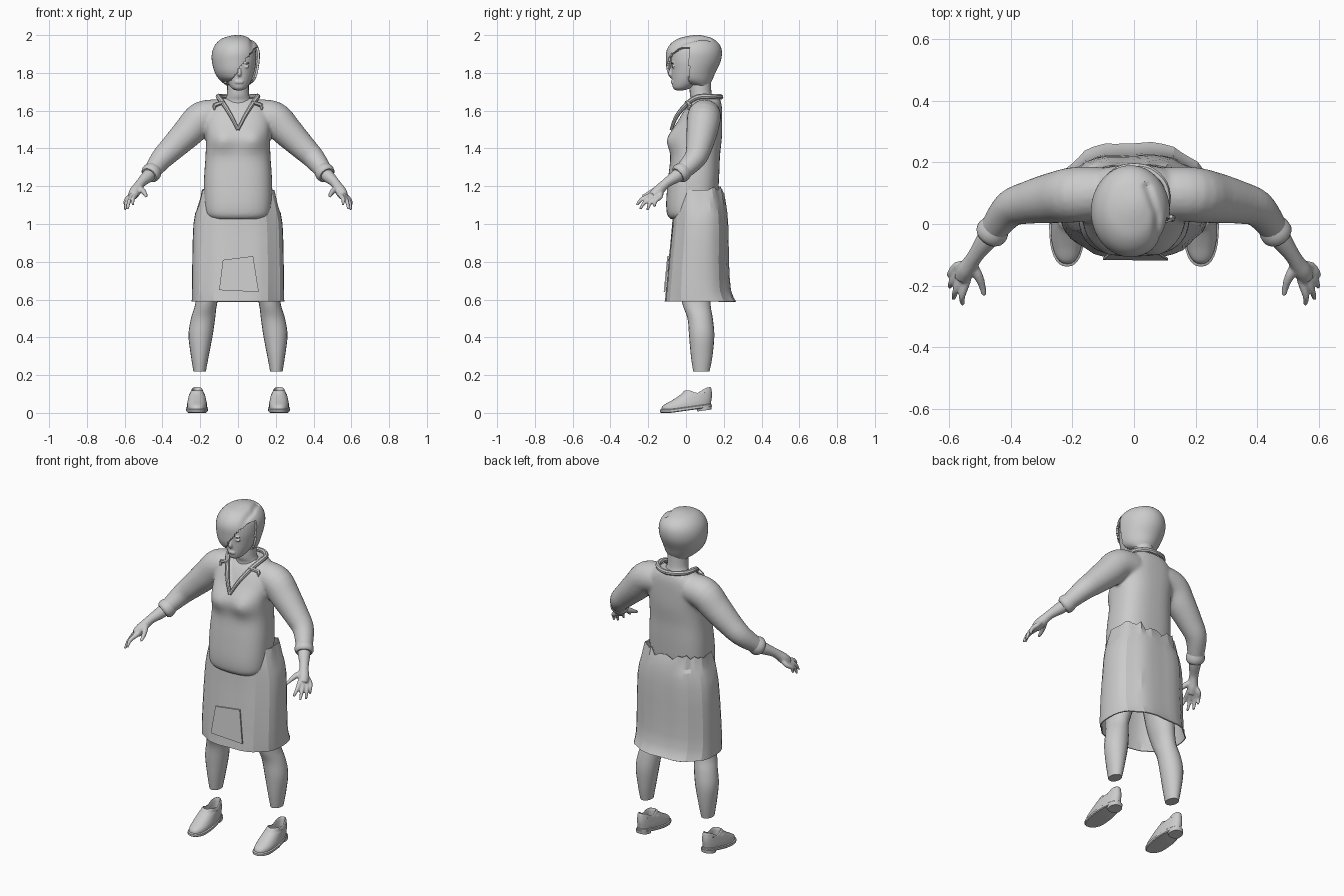
import bpy, bmesh, math, random
from mathutils import Vector, Matrix

random.seed(4)
if "Cube" in bpy.data.objects:
    bpy.data.objects.remove(bpy.data.objects["Cube"])

grey = bpy.data.materials.new("plain_grey")
grey.use_nodes = True
grey.diffuse_color = (0.6, 0.6, 0.6, 1)
grey.node_tree.nodes["Principled BSDF"].inputs["Base Color"].default_value = grey.diffuse_color


def spline(rows, steps):
    """Smoothly fill in rows of numbers."""
    out = []
    for i in range(len(rows) - 1):
        a, b, c, d = (rows[max(0, min(len(rows) - 1, i + k))] for k in (-1, 0, 1, 2))
        for s in range(steps):
            t = s / steps
            out.append([q + t * ((r - p) / 2 + t * ((2 * p - 5 * q + 4 * r - e) / 2
                        + t * (3 * q - p - 3 * r + e) / 2))
                        for p, q, r, e in zip(a, b, c, d)])
    return out + [list(rows[-1])]


def bridge(bm, rings, caps):
    rings = [[bm.verts.new(p) for p in ring] for ring in rings]
    n = len(rings[0])
    for a, b in zip(rings, rings[1:]):
        for i in range(n):
            j = (i + 1) % n
            bm.faces.new((a[i], a[j], b[j], b[i]))
    if caps:
        bm.faces.new(rings[0])
        bm.faces.new(rings[-1])


def loft(bm, rows, n=32, steps=4, power=2.0, caps=True):
    """Upright body through rows of height, left, right, front, back."""
    rings = []
    for z, x0, x1, y0, y1 in spline(rows, steps):
        ring = []
        for i in range(n):
            a = math.tau * i / n
            c, s = math.cos(a), math.sin(a)
            c, s = (math.copysign(abs(v) ** (2 / power), v) for v in (c, s))
            ring.append(((x0 + x1) / 2 + c * (x1 - x0) / 2, (y0 + y1) / 2 + s * (y1 - y0) / 2, z))
        rings.append(ring)
    bridge(bm, rings, caps)


def even(rows):
    return [(z, -x, x, y0, y1) for z, x, y0, y1 in rows]


def tube(bm, pts, side=1, n=14, steps=4):
    """Round limb through points of x, y, z, radius."""
    pts = spline([(x * side, y, z, r) for x, y, z, r in pts], steps)
    rings = []
    for i, p in enumerate(pts):
        d = Vector(pts[min(i + 1, len(pts) - 1)][:3]) - Vector(pts[max(i - 1, 0)][:3])
        u = d.cross(Vector((0.1, -0.5, 1))).normalized()
        v = d.cross(u).normalized()
        rings.append([Vector(p[:3]) + p[3] * (u * math.cos(math.tau * k / n) + v * math.sin(math.tau * k / n))
                      for k in range(n)])
    bridge(bm, rings, True)


def blob(bm, centre, size):
    m = Matrix.Translation(centre) @ Matrix.Diagonal((*size, 1))
    bmesh.ops.create_uvsphere(bm, u_segments=14, v_segments=8, radius=1, matrix=m)


def finish(name, bm, angle=40, thickness=0, voxel=0):
    bmesh.ops.recalc_face_normals(bm, faces=bm.faces)
    mesh = bpy.data.meshes.new(name)
    bm.to_mesh(mesh)
    bm.free()
    mesh.materials.append(grey)
    ob = bpy.data.objects.new(name, mesh)
    bpy.context.collection.objects.link(ob)
    bpy.ops.object.select_all(action="DESELECT")
    ob.select_set(True)
    bpy.context.view_layer.objects.active = ob
    if voxel:
        mod = ob.modifiers.new("blend", "REMESH")
        mod.mode, mod.voxel_size = "VOXEL", voxel
        bpy.ops.object.modifier_apply(modifier="blend")
        mod = ob.modifiers.new("soften", "SMOOTH")
        mod.iterations = 6
        bpy.ops.object.modifier_apply(modifier="soften")
    if thickness:
        ob.modifiers.new("shell", "SOLIDIFY").thickness = thickness
        bpy.ops.object.modifier_apply(modifier="shell")
    bpy.ops.object.shade_smooth_by_angle(angle=math.radians(angle))
    return ob


# Sweater body with bust, blended into the sleeves
bm = bmesh.new()
loft(bm, even([(1.025, .14, -.08, .1), (1.05, .17, -.1, .14), (1.12, .18, -.105, .165), (1.24, .18, -.095, .175),
               (1.36, .172, -.082, .18), (1.46, .17, -.085, .19), (1.55, .175, -.04, .192),
               (1.62, .15, .0, .19), (1.665, .1, .04, .18)]), n=48, power=2.6)
for v in bm.verts:
    for s in (-1, 1):
        d = ((v.co.x - s * .085) / .06) ** 2 + ((v.co.z - 1.44) / .06) ** 2
        if v.co.y < 0:
            v.co.y -= .022 * math.exp(-d)
sleeve = [(.1, .1, 1.575, .085), (.19, .095, 1.56, .09), (.26, .085, 1.49, .083), (.34, .07, 1.41, .07),
          (.4, .05, 1.35, .06), (.45, -.01, 1.285, .047), (.465, -.035, 1.265, .042)]
for s in (-1, 1):
    tube(bm, sleeve, s, n=20)
sweater = finish("sweater", bm, voxel=.009)
# Sunken V of the neckline
for v in sweater.data.vertices:
    if v.co.y < .07 and abs(v.co.x) < (v.co.z - 1.5) * .52:
        v.co.y += .012

# Folded collar band and gathered front
bm = bmesh.new()
for s in (-1, 1):
    tube(bm, [(0, -.078, 1.5, .009), (.035, -.05, 1.57, .011), (.075, .005, 1.635, .013), (.103, .06, 1.672, .014),
              (.095, .13, 1.675, .014), (.05, .175, 1.675, .013), (0, .185, 1.672, .013)], s, n=8)
    tube(bm, [(.07, .0, 1.645, .008), (.12, .02, 1.63, .012), (.125, .01, 1.605, .004)], s, n=6)
finish("collar", bm, 30)

# Pleated open skirt with an uneven waist and a flared back hem
bm = bmesh.new()
n = 40
loft(bm, even([(.59, .245, -.115, .268), (.65, .244, -.108, .24), (.8, .242, -.095, .23), (1, .236, -.075, .226),
               (1.1, .215, -.07, .215), (1.18, .195, -.05, .195)]), n=n, steps=2, power=2.5, caps=False)
bm.verts.ensure_lookup_table()
for i, v in enumerate(bm.verts):
    pleat = 1 - (.028 if i % n % 5 < 2 else 0) - random.uniform(0, .008)
    v.co.x *= pleat if abs(v.co.x) < .22 else 1
    v.co.y = .06 + (v.co.y - .06) * pleat
    if v.co.z > 1.13 and v.co.y > .1:
        v.co.z += random.uniform(-.03, .02)
finish("skirt", bm, 18, thickness=.006)

# Patch pocket low on the front of the skirt
bm = bmesh.new()
corners = [(-.1, .65), (.11, .64), (.08, .83), (-.08, .81)]
bridge(bm, [[(x, -.118 + d + (z - .64) * .1, z) for x, z in corners] for d in (0, .008)], True)
finish("skirt_patch", bm)

# Neck and head with simple features
bm = bmesh.new()
loft(bm, even([(1.58, .08, .02, .16), (1.65, .07, .03, .145), (1.69, .058, .02, .135), (1.8, .058, .02, .13)]), n=24)
finish("neck", bm)
bm = bmesh.new()
loft(bm, [(z, .005 - x, .005 + x, y0, y1) for z, x, y0, y1 in
          [(1.708, .02, -.055, -.01), (1.722, .042, -.07, .03), (1.76, .066, -.075, .09), (1.81, .083, -.077, .13),
           (1.87, .092, -.08, .15), (1.93, .085, -.07, .15), (1.96, .05, -.03, .12)]], n=32)
tube(bm, [(.007, -.07, 1.845, .006), (.007, -.08, 1.815, .009), (.007, -.084, 1.793, .011),
          (.007, -.074, 1.784, .006)], n=10)
for z in (1.755, 1.748):
    blob(bm, (.006, -.073, z), (.024, .008, .005))
for x in (-.03, .045):
    blob(bm, (x, -.068, 1.833), (.017, .008, .007))
    blob(bm, (x, -.072, 1.853), (.022, .007, .004))
finish("head", bm, voxel=.004)

# Bobbed hair with a sweeping fringe, open over the face
bm = bmesh.new()
loft(bm, [(1.732, -.06, .055, .05, .12), (1.76, -.095, .088, -.065, .138), (1.8, -.122, .104, -.098, .155),
          (1.86, -.138, .114, -.106, .183), (1.91, -.137, .115, -.105, .19), (1.95, -.12, .1, -.085, .178),
          (1.98, -.088, .07, -.045, .145), (1.995, -.045, .035, .01, .1), (2, -.012, .01, .045, .07)], n=72, steps=5)
gone = []
for f in bm.faces:
    c = f.calc_center_median()
    sweep = -.045 + (c.z - 1.745) * .68
    if (c.y < .015 and c.z < 1.935 and c.x > sweep) or (c.z < 1.755 and c.y < .02):
        gone.append(f)
bmesh.ops.delete(bm, geom=gone, context="FACES")
# Parting groove from fringe to crown
for v in bm.verts:
    if v.co.z > 1.88:
        d = v.co.x - (.075 - .35 * max(0, v.co.y - .03))
        v.co.z -= .012 * math.exp(-(d / .012) ** 2) * (v.co.y < .13)
finish("hair", bm, 45, thickness=.012)

tips = [(.555, -.262, 1.1), (.584, -.243, 1.078), (.598, -.205, 1.073), (.597, -.168, 1.09)]
for s, side in ((-1, "right"), (1, "left")):
    # Cuff
    bm = bmesh.new()
    tube(bm, [(.447, -.005, 1.288, .046), (.456, -.02, 1.276, .052), (.465, -.034, 1.265, .051),
              (.471, -.043, 1.258, .042)], s, n=18)
    finish(side + "_cuff", bm)

    # Forearm, palm and fingers
    bm = bmesh.new()
    tube(bm, [(.45, -.01, 1.28, .037), (.48, -.055, 1.25, .034), (.512, -.1, 1.22, .026), (.53, -.128, 1.195, .027),
              (.545, -.15, 1.172, .03), (.558, -.175, 1.148, .026)], s)
    for k, tip in enumerate(tips):
        root = Vector((.543 + .011 * k, -.188 + .017 * k, 1.152 - .003 * k))
        tip = Vector(tip)
        mid = root.lerp(tip, .5) + Vector((.008, -.008, .006))
        tube(bm, [(*root.lerp(Vector((.53, -.13, 1.19)), .5), .014), (*root, .014),
                  (*mid, .0115), (*tip, .007)], s, n=10)
    tube(bm, [(.525, -.13, 1.19, .016), (.506, -.165, 1.178, .016), (.492, -.2, 1.16, .012),
              (.486, -.232, 1.146, .008)], s, n=10)
    finish(side + "_hand", bm, voxel=.005)

    # Bare leg, cut off above the ankle
    bm = bmesh.new()
    loft(bm, [(z, s * x - r, s * x + r, y0, y1) for z, x, r, y0, y1 in
              [(.22, .203, .033, .038, .125), (.3, .202, .047, .026, .14), (.41, .198, .064, .016, .15),
               (.5, .185, .064, .008, .142), (.58, .168, .058, -.02, .13), (.7, .145, .07, -.04, .14),
               (.95, .11, .09, -.05, .15)]], n=20)
    finish(side + "_leg", bm)

    # Slip-on shoe: upper folding into a hollow, sole and heel, tipped forward
    for part, rows, steps in (
            ("shoe", [(.012, .052, -.13, .13), (.035, .053, -.125, .134), (.055, .05, -.095, .137),
                      (.075, .046, -.055, .137), (.092, .041, -.025, .135), (.105, .037, -.012, .132),
                      (.103, .031, .0, .124), (.05, .03, .0, .12)], 3),
            ("sole", [(0, .054, -.132, .128), (.004, .058, -.138, .134), (.016, .058, -.138, .134),
                      (.02, .053, -.132, .13)], 1),
            ("heel", [(-.012, .045, .06, .134), (.008, .047, .055, .137)], 1)):
        bm = bmesh.new()
        loft(bm, even(rows), n=32, steps=steps, power=2.4)
        for v in bm.verts:
            dip = .022 * math.exp(-((v.co.y - .06) / .03) ** 2) if v.co.z > .085 else 0
            narrow = 1 - max(0, v.co.y) * 1.6
            v.co = (s * .217 + v.co.x * narrow, v.co.y, v.co.z - dip + max(0, v.co.y + .08) * .14)
        finish(side + "_" + part, bm)
